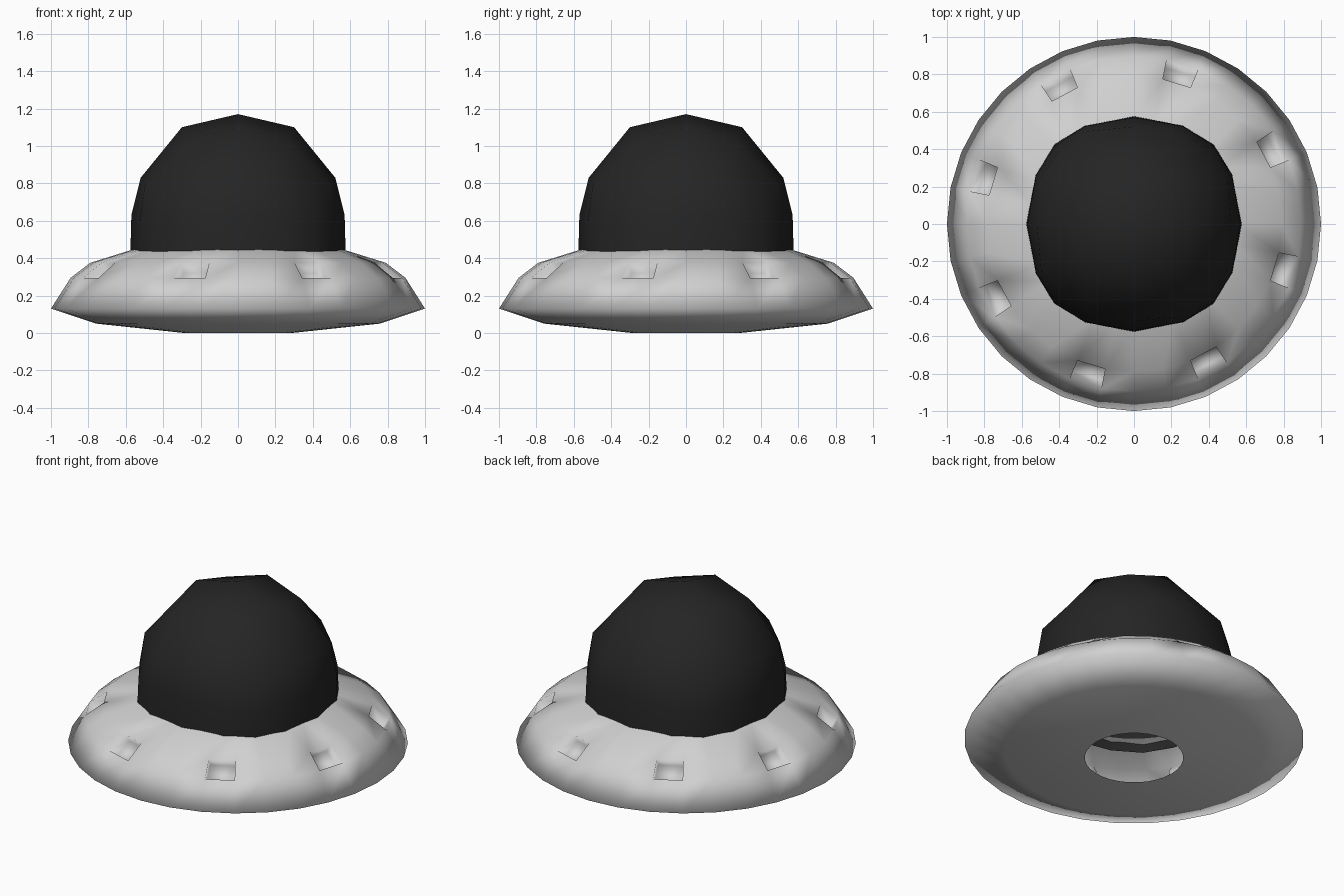
import bpy, bmesh
from math import cos, sin, radians, tau

cube = bpy.data.objects.get("Cube")
if cube:
    bpy.data.objects.remove(cube, do_unlink=True)


def make_material(name, rgb):
    mat = bpy.data.materials.new(name)
    mat.use_nodes = True
    mat.diffuse_color = (*rgb, 1)
    mat.node_tree.nodes["Principled BSDF"].inputs["Base Color"].default_value = (*rgb, 1)
    return mat


def finish(bm, name, mat):
    bmesh.ops.recalc_face_normals(bm, faces=bm.faces)
    for face in bm.faces:
        face.smooth = True
    mesh = bpy.data.meshes.new(name)
    bm.to_mesh(mesh)
    bm.free()
    mesh.materials.append(mat)
    obj = bpy.data.objects.new(name, mesh)
    bpy.context.collection.objects.link(obj)
    return obj


def polar(bm, radius, angle, z):
    return bm.verts.new((radius * cos(angle), radius * sin(angle), z))


# Saucer hull: an open lathed shell
SIDES = 32
PROFILE = [(0.29, 0), (0.76, 0.05), (1.0, 0.13), (0.895, 0.295), (0.79, 0.375), (0.55, 0.45)]
WINDOW_ROW = 3
bm = bmesh.new()
rings = [[polar(bm, r, tau * i / SIDES, z) for i in range(SIDES)] for r, z in PROFILE]
windows = []
for row in range(len(rings) - 1):
    low, high = rings[row], rings[row + 1]
    for i in range(SIDES):
        j = (i + 1) % SIDES
        face = bm.faces.new((low[i], low[j], high[j], high[i]))
        if row == WINDOW_ROW and i % 4 == 2:
            windows.append(face)

# Recessed windows: every fourth face of the upper band pushed inwards
bm.normal_update()
for face in windows:
    inward = face.normal * -0.07
    new = bmesh.ops.extrude_discrete_faces(bm, faces=[face])["faces"][0]
    bmesh.ops.translate(bm, verts=new.verts, vec=inward)
bmesh.ops.remove_doubles(bm, verts=bm.verts, dist=0.0005)
finish(bm, "saucer_hull", make_material("light_grey", (0.63, 0.63, 0.63)))

# Cockpit dome: rounded box with an open bottom, four quads meeting at the top
ANGLES = [0, 26.6, 45, 63.4]


def dome_ring(bm, edge, mid, corner):
    """Ring of 16 points; each argument is (radius, z)."""
    kinds = [edge, mid, corner, mid]
    return [polar(bm, kinds[k % 4][0], radians(90 * (k // 4) + ANGLES[k % 4]), kinds[k % 4][1])
            for k in range(16)]


bm = bmesh.new()
apex = bm.verts.new((0, 0, 1.17))
cap = [polar(bm, *((0.30, tau * k / 8, 1.10) if k % 2 == 0 else (0.375, tau * k / 8, 1.03)))
       for k in range(8)]
shoulder = dome_ring(bm, (0.52, 0.83), (0.555, 0.80), (0.56, 0.73))
wall = dome_ring(bm, (0.57, 0.63), (0.585, 0.61), (0.595, 0.58))
base = dome_ring(bm, (0.577, 0.38), (0.588, 0.38), (0.603, 0.38))
for q in range(4):
    a, b, c = cap[2 * q], cap[2 * q + 1], cap[(2 * q + 2) % 8]
    s = [shoulder[(4 * q + k) % 16] for k in range(5)]
    bm.faces.new((apex, a, b, c))
    bm.faces.new((a, s[0], s[1], b))
    bm.faces.new((b, s[1], s[2], s[3]))
    bm.faces.new((b, s[3], s[4], c))
for upper, lower in ((shoulder, wall), (wall, base)):
    for k in range(16):
        n = (k + 1) % 16
        bm.faces.new((upper[k], lower[k], lower[n], upper[n]))
finish(bm, "cockpit_dome", make_material("black", (0.018, 0.018, 0.018)))
